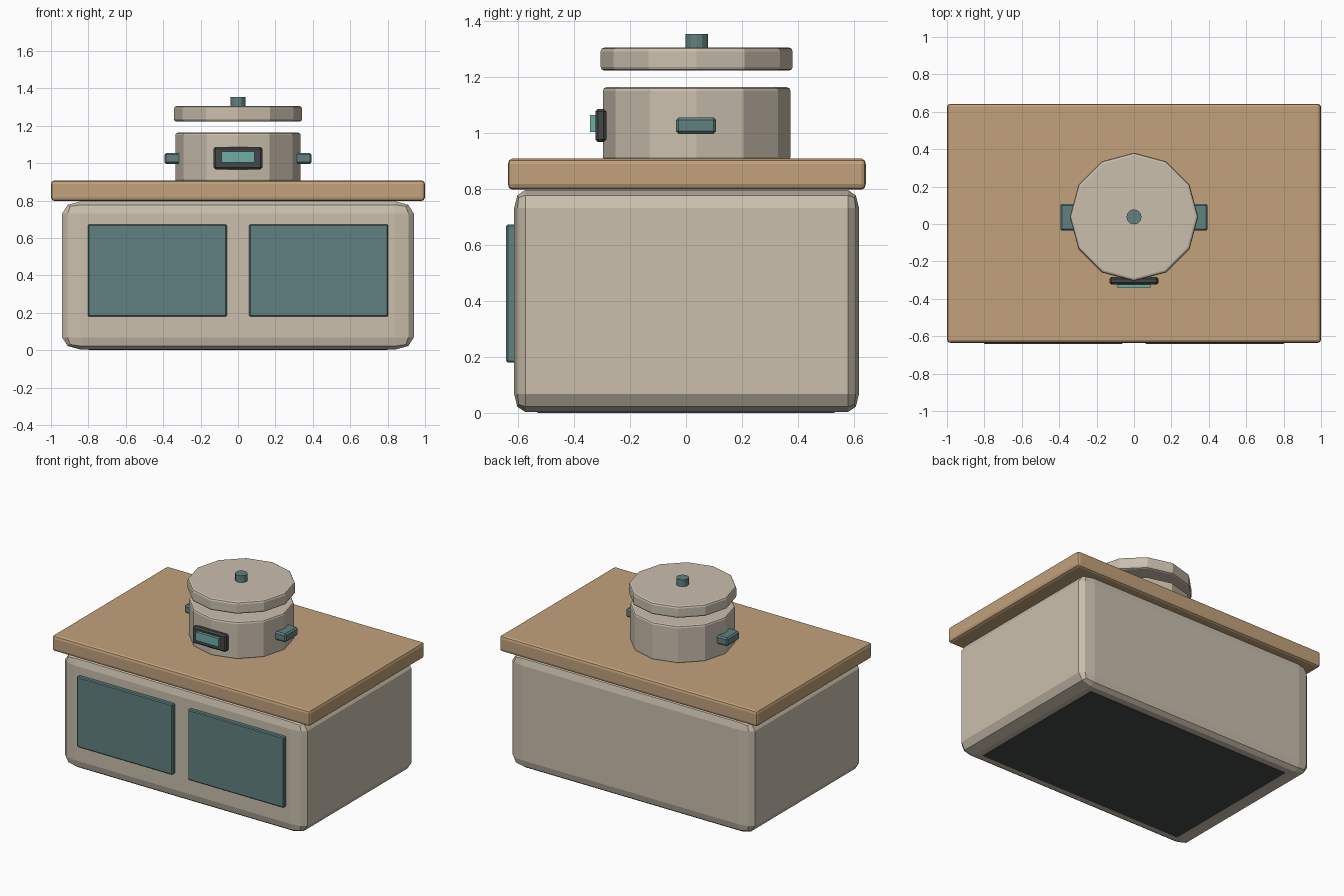
import bpy, bmesh, math
from mathutils import Matrix

if "Cube" in bpy.data.objects:
    bpy.data.objects.remove(bpy.data.objects["Cube"])


def material(name, rgb):
    m = bpy.data.materials.new(name)
    m.diffuse_color = (*rgb, 1)
    m.use_nodes = True
    m.node_tree.nodes["Principled BSDF"].inputs["Base Color"].default_value = m.diffuse_color
    return m


cream = material("cream", (0.59, 0.52, 0.42))
wood = material("wood", (0.54, 0.36, 0.20))
teal = material("teal", (0.12, 0.22, 0.22))
dark = material("dark", (0.06, 0.065, 0.065))
glow = material("screen_teal", (0.16, 0.42, 0.37))


def finish(bm, name, mat):
    mesh = bpy.data.meshes.new(name)
    bmesh.ops.recalc_face_normals(bm, faces=bm.faces)
    bm.to_mesh(mesh)
    bm.free()
    mesh.materials.append(mat)
    ob = bpy.data.objects.new(name, mesh)
    bpy.context.collection.objects.link(ob)
    return ob


def box(name, x, y, z, mat, r=(0, 0, 0), seg=1):
    """Box between (min, max) pairs, edges rounded by r along each axis."""
    spans = (x, y, z)
    unit = [v if v else 1 for v in r]
    bm = bmesh.new()
    bmesh.ops.create_cube(bm, size=1)
    size = [(s[1] - s[0]) / u for s, u in zip(spans, unit)]
    bmesh.ops.scale(bm, vec=size, verts=bm.verts)
    if any(r):
        bmesh.ops.bevel(bm, geom=bm.edges[:], offset=1, segments=seg,
                        profile=0.5, affect='EDGES')
    bmesh.ops.scale(bm, vec=unit, verts=bm.verts)
    bmesh.ops.translate(bm, vec=[sum(s) / 2 for s in spans], verts=bm.verts)
    return finish(bm, name, mat)


def drum(name, radius, z0, z1, mat, r=0.0, sides=12):
    """Faceted cylinder with chamfered rims, on the pot axis."""
    bm = bmesh.new()
    rot = Matrix.Translation((0, 0.038, (z0 + z1) / 2))
    bmesh.ops.create_cone(bm, cap_ends=True, segments=sides, radius1=radius,
                          radius2=radius, depth=z1 - z0, matrix=rot)
    if r:
        rims = [e for e in bm.edges
                if abs(e.verts[0].co.z - e.verts[1].co.z) < 1e-5]
        bmesh.ops.bevel(bm, geom=rims, offset=r, segments=2, profile=0.5,
                        affect='EDGES')
    return finish(bm, name, mat)


# Cabinet, base plate and worktop
box("cabinet", (-0.94, 0.94), (-0.614, 0.618), (0.003, 0.796), cream,
    (0.10, 0.04, 0.065), 2)
box("base_plate", (-0.80, 0.80), (-0.53, 0.53), (0, 0.05), dark)
box("worktop", (-1, 1), (-0.636, 0.642), (0.797, 0.908), wood,
    (0.02, 0.015, 0.02), 2)

# Pot, floating lid and knob
drum("pot", 0.335, 0.90, 1.163, cream, 0.013)
drum("lid", 0.343, 1.222, 1.305, cream, 0.014)
drum("lid_knob", 0.04, 1.29, 1.353, teal)

# Mirrored doors and pot handles
for side, s in (("left", -1), ("right", 1)):
    box(side + "_door", sorted((s * 0.06, s * 0.803)), (-0.642, -0.605),
        (0.18, 0.673), teal, (0.006, 0.006, 0.006))
    box(side + "_handle", sorted((s * 0.27, s * 0.394)), (-0.036, 0.108),
        (0.996, 1.055), teal, (0.01, 0.01, 0.01))

# Control panel and screen
box("control_panel", (-0.131, 0.131), (-0.324, -0.284), (0.967, 1.086), dark,
    (0.01, 0.01, 0.01))
box("screen", (-0.089, 0.089), (-0.342, -0.315), (1.003, 1.063), glow)
